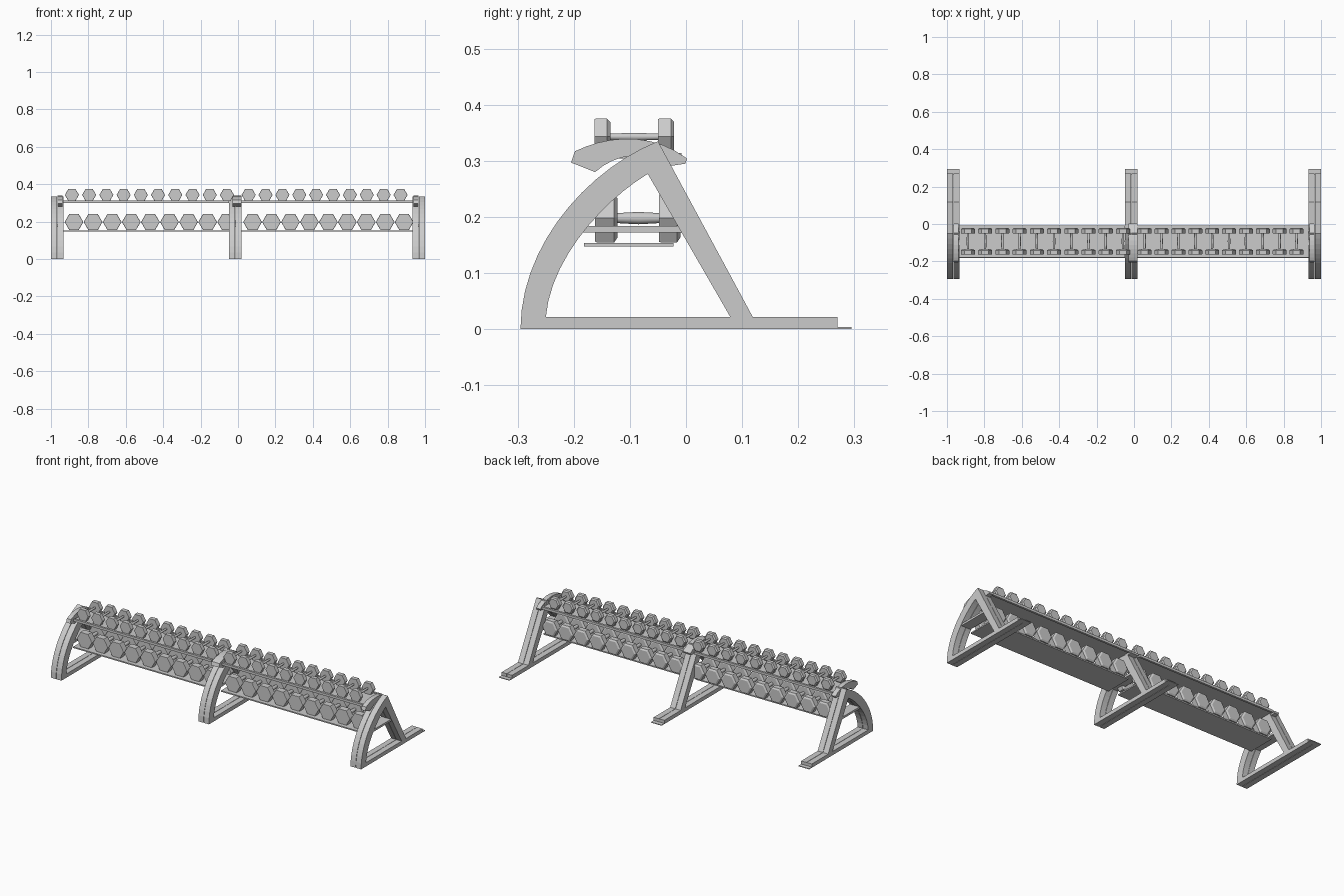
import bpy, bmesh, math
from mathutils import Vector
from mathutils.geometry import interpolate_bezier

cube = bpy.data.objects.get("Cube")
if cube:
    bpy.data.objects.remove(cube, do_unlink=True)

grey = bpy.data.materials.new("light_grey")
grey.use_nodes = True
grey.diffuse_color = (0.6, 0.6, 0.6, 1)
grey.node_tree.nodes["Principled BSDF"].inputs["Base Color"].default_value = (0.6, 0.6, 0.6, 1)


def finish(bm, name):
    bmesh.ops.recalc_face_normals(bm, faces=bm.faces)
    mesh = bpy.data.meshes.new(name)
    bm.to_mesh(mesh)
    bm.free()
    mesh.materials.append(grey)
    return mesh


def place(mesh, name, location=(0, 0, 0)):
    obj = bpy.data.objects.new(name, mesh)
    obj.location = location
    bpy.context.scene.collection.objects.link(obj)
    return obj


def extrude_side(name, outline, x0, x1):
    """Extrude a (y, z) outline from x0 to x1."""
    bm = bmesh.new()
    face = bm.faces.new([bm.verts.new((x0, p[0], p[1])) for p in outline])
    new = bmesh.ops.extrude_face_region(bm, geom=[face])["geom"]
    bmesh.ops.translate(bm, vec=(x1 - x0, 0, 0),
                        verts=[v for v in new if isinstance(v, bmesh.types.BMVert)])
    return place(finish(bm, name), name)


def bar(name, x0, x1, y0, y1, z0, z1):
    return extrude_side(name, [(y0, z0), (y1, z0), (y1, z1), (y0, z1)], x0, x1)


def curve(a, b, c, d, n=14):
    return interpolate_bezier(Vector(a), Vector(b), Vector(c), Vector(d), n)


def loft(bm, rings, sides, smooth=False):
    """Join rings given as (y, radius) along the y axis, with capped ends."""
    loops = []
    for y, r in rings:
        loops.append([bm.verts.new((r * math.cos(math.tau * i / sides), y,
                                    r * math.sin(math.tau * i / sides)))
                      for i in range(sides)])
    for a, b in zip(loops, loops[1:]):
        for i in range(sides):
            j = (i + 1) % sides
            bm.faces.new((a[i], a[j], b[j], b[i])).smooth = smooth
    bm.faces.new(loops[0])
    bm.faces.new(loops[-1])


def dumbbell(name, radius, grip, heads):
    """Two hexagonal heads joined by a grip that swells in the middle."""
    bm = bmesh.new()
    for y0, y1 in heads:
        loft(bm, [(y0, radius * 0.97), (y0 + 0.003, radius),
                  (y1 - 0.006, radius), (y1, radius * 0.8)], 6)
    a, b = heads[0][1] - 0.002, heads[1][0] + 0.002
    mid = (a + b) / 2
    loft(bm, [(a, grip * 0.8), (mid - 0.02, grip * 0.9), (mid, grip),
              (mid + 0.02, grip * 0.9), (b, grip * 0.8)], 12, True)
    return finish(bm, name)


# Side profiles of the support frames
outer = curve((-0.295, 0), (-0.295, 0.15), (-0.175, 0.285), (-0.05, 0.335))
inner = curve((-0.04, 0.29), (-0.1, 0.27), (-0.24, 0.15), (-0.25, 0.02))
arch = outer + inner + [Vector((-0.25, 0))]
strut = [(0.08, 0.02), (0.12, 0.02), (-0.05, 0.335), (-0.04, 0.29), (-0.07, 0.28)]
saddle_top = curve((-0.198, 0.317), (-0.14, 0.346), (-0.06, 0.352), (0.002, 0.304), 10)
saddle_low = curve((-0.035, 0.29), (-0.06, 0.318), (-0.12, 0.318), (-0.162, 0.28), 10)
saddle = [(-0.205, 0.297)] + saddle_top + [(-0.001, 0.295)] + saddle_low

# Three frames, each a pair of tubes side by side
HALF = 0.034
for side, cx, sx0, sx1 in (("right", -0.966, -0.965, -0.938),
                           ("middle", -0.015, -0.03, 0.02),
                           ("left", 0.966, 0.938, 0.965)):
    for k, (x0, x1) in enumerate(((cx - HALF, cx - 0.001), (cx + 0.001, cx + HALF))):
        tag = f"{side}_{k + 1}"
        extrude_side("arched_leg_" + tag, arch, x0, x1)
        extrude_side("rear_strut_" + tag, strut, x0, x1)
        bar("base_beam_" + tag, x0, x1, -0.25, 0.27, 0, 0.022)
    bar("foot_plate_" + side, cx - HALF, cx + HALF, 0.265, 0.295, 0, 0.004)
    bar("shelf_bracket_" + side, cx - 0.03, cx + 0.03, -0.2, -0.008, 0.172, 0.184)
    extrude_side("upper_saddle_" + side, saddle, sx0, sx1)

# Shelves and dumbbells in each bay
upper_bell = dumbbell("small_dumbbell", 0.0375, 0.007, ((-0.163, -0.135), (-0.05, -0.021)))
lower_bell = dumbbell("large_dumbbell", 0.05, 0.011, ((-0.162, -0.122), (-0.048, -0.01)))
bays = (("right", -0.935, -0.047, (-0.888, -0.059), (-0.877, -0.06)),
        ("left", 0.018, 0.935, (0.057, 0.869), (0.078, 0.888)))
for side, x0, x1, up, low in bays:
    bar("upper_shelf_" + side, x0, x1, -0.17, -0.012, 0.304, 0.31)
    for edge, y in (("front", -0.178), ("rear", -0.02)):
        bar(f"upper_{edge}_rail_{side}", x0, x1, y, y + 0.012, 0.3, 0.314)
    bar("lower_shelf_" + side, x0, x1, -0.182, -0.022, 0.147, 0.154)
    for mesh, (a, b), count, z in ((upper_bell, up, 10, 0.343), (lower_bell, low, 9, 0.198)):
        for i in range(count):
            place(mesh, f"{mesh.name}_{side}_{i + 1}", (a + (b - a) * i / (count - 1), 0, z))
